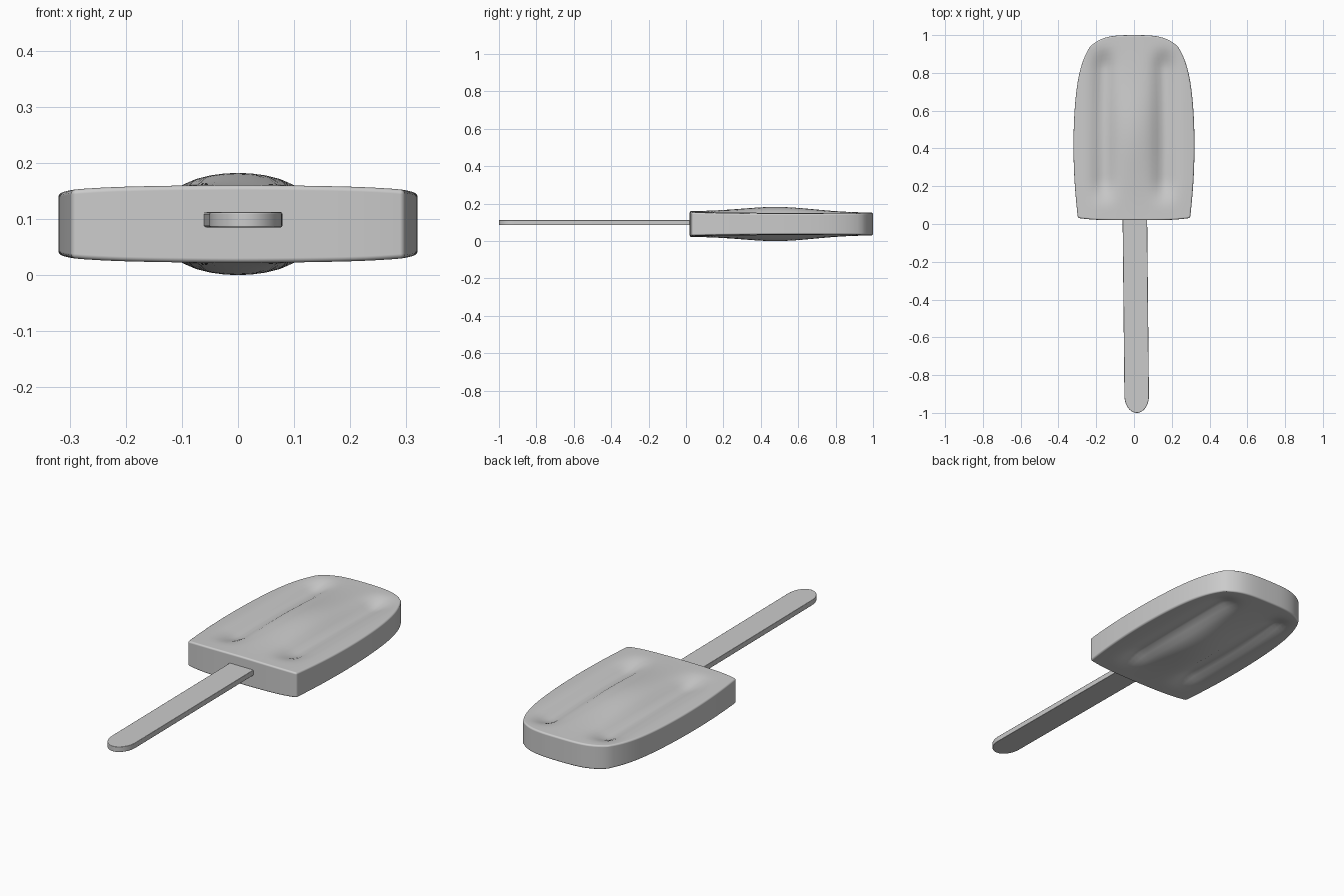
import bpy, bmesh, math

cube = bpy.data.objects.get("Cube")
if cube:
    bpy.data.objects.remove(cube, do_unlink=True)

MID = 0.091      # height of the bar's middle plane
COLS, ROWS = 26, 40


def finish(name, bm, bevel, segments):
    bmesh.ops.recalc_face_normals(bm, faces=bm.faces)
    mesh = bpy.data.meshes.new(name)
    bm.to_mesh(mesh)
    bm.free()
    obj = bpy.data.objects.new(name, mesh)
    bpy.context.collection.objects.link(obj)
    mod = obj.modifiers.new("Rounded edges", 'BEVEL')
    mod.width = bevel
    mod.segments = segments
    mod.limit_method = 'ANGLE'
    mod.angle_limit = math.radians(40)
    mod.harden_normals = True
    mesh.polygons.foreach_set("use_smooth", [True] * len(mesh.polygons))
    return obj


def bell(t, width):
    return math.exp(-(t / width) ** 2)


def step(a, b, t):
    t = max(0, min(1, (t - a) / (b - a)))
    return t * t * (3 - 2 * t)


def outline(u, v):
    """Map u in -1..1 and v in 0..1 onto the bar's plan shape."""
    half = 0.297 + 0.11 * v - 0.13 * v**2 - 0.045 * v**10
    front = 0.02 + 0.012 * u**4
    back = 1 - 0.01 * u**2 - 0.05 * u**4
    return u * half, front + v * (back - front)


def half_thickness(x, y):
    """Slight taper, a central swell and two long pressed grooves."""
    base = 0.068 - 0.008 * y - 0.007 * (x / 0.3)**4
    swell = 0.027 * bell(x, 0.12) * bell(y - 0.49, 0.27)
    ends = step(0.08, 0.24, y) * (1 - step(0.82, 0.95, y))
    groove = 0.032 * bell(abs(x) - 0.16, 0.052) * ends
    return base + swell - groove


# Ice bar: matching upper and lower sheets joined by a wall
bm = bmesh.new()
sheets = []
for side in (1, -1):
    sheet = []
    for j in range(ROWS + 1):
        row = []
        for i in range(COLS + 1):
            x, y = outline(2 * i / COLS - 1, j / ROWS)
            row.append(bm.verts.new((x, y, MID + side * half_thickness(x, y))))
        sheet.append(row)
    for j in range(ROWS):
        for i in range(COLS):
            bm.faces.new((sheet[j][i], sheet[j][i + 1],
                          sheet[j + 1][i + 1], sheet[j + 1][i]))
    sheets.append(sheet)

rims = []
for s in sheets:
    rims.append(s[0][:-1] + [r[-1] for r in s[:-1]]
                + s[-1][:0:-1] + [r[0] for r in s[:0:-1]])
top, low = rims
for k in range(len(top)):
    n = (k + 1) % len(top)
    bm.faces.new((top[k], top[n], low[n], low[k]))
finish("ice_bar", bm, 0.016, 4)

# Flat stick: round-ended outline, leaning slightly, embedded in the bar
bm = bmesh.new()
R, TIP = 0.065, -0.91
plan = [(R, 0.3), (-R, 0.3)]
for k in range(25):
    a = math.pi * (1 + k / 24)
    plan.append((R * math.cos(a), TIP + 0.09 * math.sin(a)))
verts = [bm.verts.new((x + 0.005 - 0.01 * y, y, 0.085)) for x, y in plan]
face = bm.faces.new(verts)
up = bmesh.ops.extrude_face_region(bm, geom=[face])
bmesh.ops.translate(bm, vec=(0, 0, 0.027),
                    verts=[g for g in up["geom"] if isinstance(g, bmesh.types.BMVert)])
finish("stick", bm, 0.003, 2)
